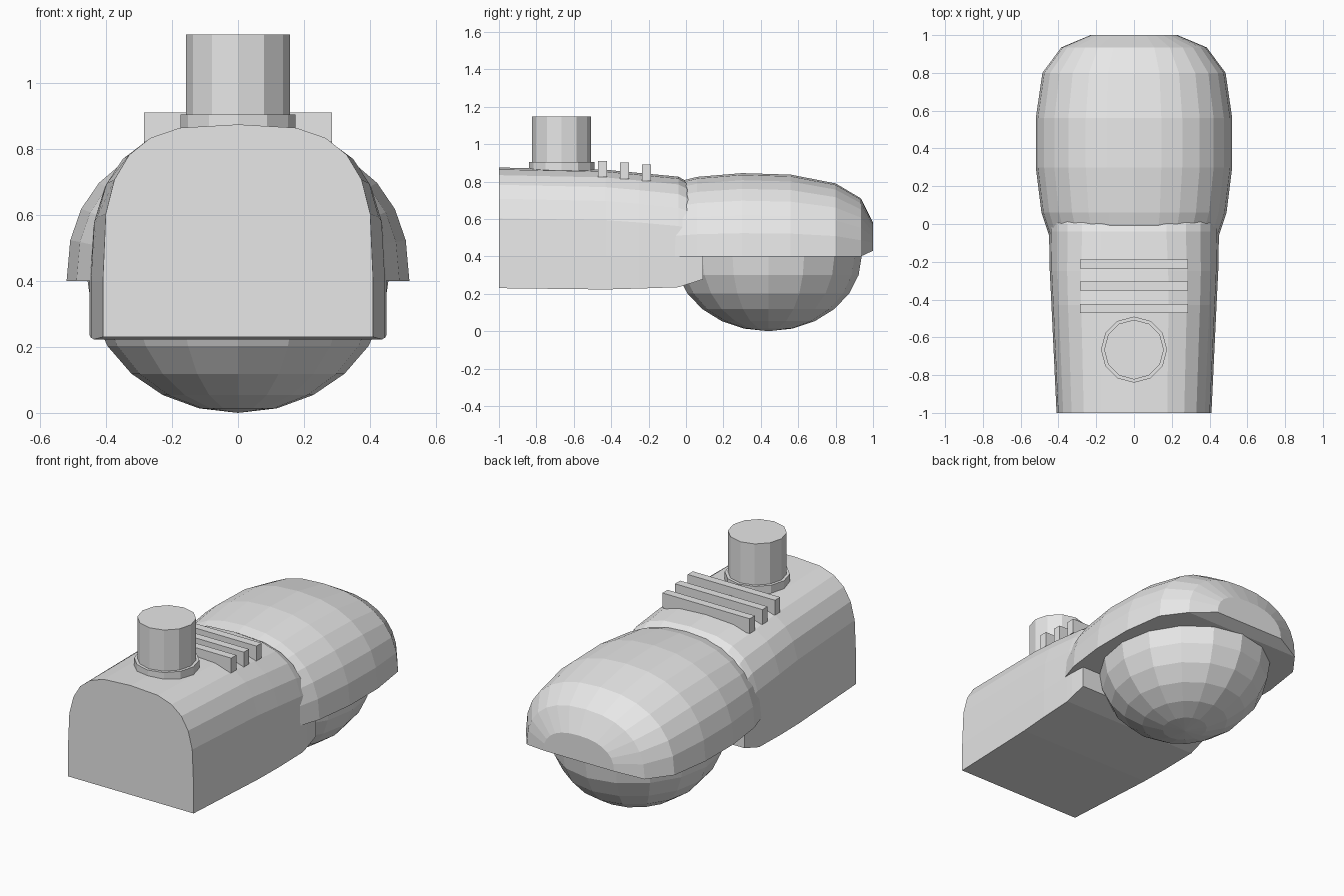
import bpy, bmesh, math

if "Cube" in bpy.data.objects:
    bpy.data.objects.remove(bpy.data.objects["Cube"])

grey = bpy.data.materials.new("light grey")
grey.diffuse_color = (0.8, 0.8, 0.8, 1)
grey.use_nodes = True
grey.node_tree.nodes["Principled BSDF"].inputs["Base Color"].default_value = grey.diffuse_color


def finish(name, bm):
    bmesh.ops.recalc_face_normals(bm, faces=bm.faces[:])
    me = bpy.data.meshes.new(name)
    bm.to_mesh(me)
    bm.free()
    me.materials.append(grey)
    ob = bpy.data.objects.new(name, me)
    bpy.context.collection.objects.link(ob)
    return ob


def arch(a, z0, top, n, steps):
    """Squarish arch from right to left, standing on z0."""
    pts = []
    for i in range(steps + 1):
        t = math.pi * i / steps
        c, s = math.cos(t), max(math.sin(t), 0)
        pts.append((math.copysign(a * abs(c) ** (2 / n), c),
                    z0 + (top - z0) * s ** (2 / n)))
    return pts


def loft(name, sections):
    """Skin closed (y, points) sections and cap both ends."""
    bm = bmesh.new()
    rings = [[bm.verts.new((x, y, z)) for x, z in pts] for y, pts in sections]
    for r, q in zip(rings, rings[1:]):
        for i in range(len(r)):
            j = (i + 1) % len(r)
            bm.faces.new((r[i], r[j], q[j], q[i]))
    bm.faces.new(rings[0])
    bm.faces.new(rings[-1])
    return finish(name, bm)


# Rear housing: y, half width, bottom, top, squareness
housing = [(-1, .41, .23, .875, 3.2), (-.43, .437, .223, .863, 3.1),
           (-.25, .446, .228, .846, 3), (-.04, .45, .235, .826, 2.8),
           (.0, .45, .248, .803, 2.8), (.09, .445, .277, .72, 2.8)]
loft("housing", [(y, [(a, b)] + arch(a, .4, t, n, 12) + [(-a, b)])
                 for y, a, b, t, n in housing])

# Hood over the lens: y, half width, base, top
hood = [(-.1, .43, .4, .78), (-.06, .45, .4, .795), (.06, .49, .4, .825),
        (.3, .52, .4, .845), (.56, .52, .4, .837), (.8, .485, .4, .79),
        (.935, .385, .4, .71), (1, .23, .43, .58)]
loft("hood", [(y, arch(a, b, t, 2.35, 14)) for y, a, b, t in hood])

# Lens bowl: lower half of a squashed sphere
bm = bmesh.new()
bmesh.ops.create_uvsphere(bm, u_segments=16, v_segments=12, radius=1)
bmesh.ops.delete(bm, geom=[v for v in bm.verts if v.co.z > .01], context='VERTS')
bmesh.ops.holes_fill(bm, edges=[e for e in bm.edges if e.is_boundary], sides=0)
for v in bm.verts:
    v.co = (v.co.x * .457, .44 + v.co.y * .5, .405 + v.co.z * .405)
finish("lens_bowl", bm)


# Light sensor with its collar
def cylinder(name, r, z0, z1):
    bm = bmesh.new()
    bmesh.ops.create_cone(bm, cap_ends=True, segments=12, radius1=r, radius2=r,
                          depth=z1 - z0)
    bmesh.ops.translate(bm, verts=bm.verts[:], vec=(0, -.665, (z0 + z1) / 2))
    finish(name, bm)


cylinder("sensor_collar", .175, .84, .905)
cylinder("sensor", .158, .85, 1.148)

# Cooling ribs
for i, (y, z) in enumerate([(-.447, .867), (-.329, .857), (-.211, .848)]):
    bm = bmesh.new()
    bmesh.ops.create_cube(bm, size=1)
    for v in bm.verts:
        v.co = (v.co.x * .57, y + v.co.y * .048, z + v.co.z * .088)
    finish("cooling_rib_%d" % (i + 1), bm)
